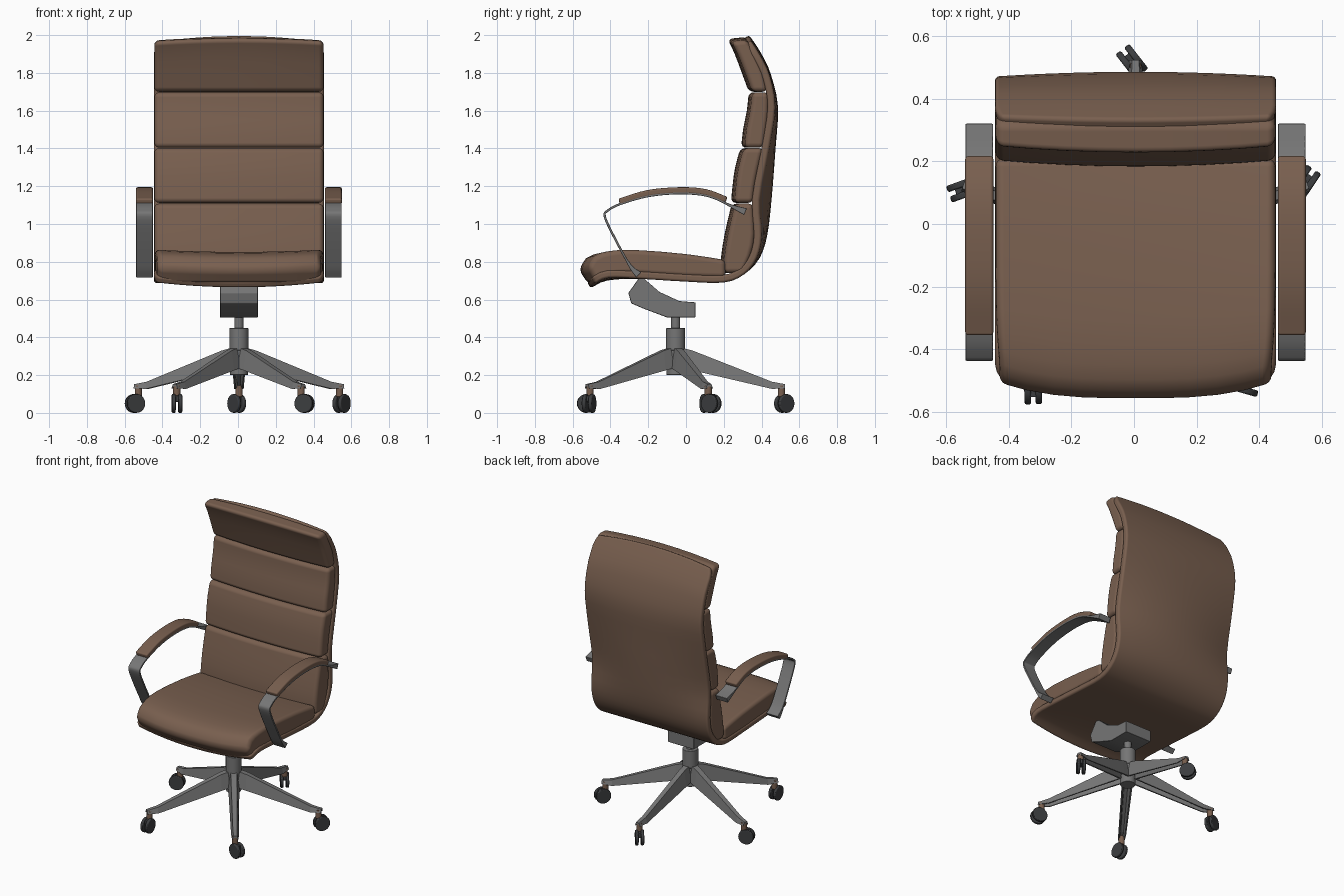
import bpy, bmesh, math
from mathutils import Vector

if "Cube" in bpy.data.objects:
    bpy.data.objects.remove(bpy.data.objects["Cube"])

CX, CY = 0.005, -0.055   # column position


def material(name, col):
    m = bpy.data.materials.new(name)
    m.diffuse_color = (*col, 1)
    m.use_nodes = True
    m.node_tree.nodes["Principled BSDF"].inputs["Base Color"].default_value = m.diffuse_color
    return m


LEATHER = material("brown leather", (0.19, 0.115, 0.078))
METAL = material("grey metal", (0.18, 0.18, 0.18))
RUBBER = material("dark plastic", (0.045, 0.047, 0.05))


def spline(pts, n):
    """Catmull-Rom curve through (y, z) points, n steps per span."""
    p = [Vector(q) for q in pts]
    p = [2 * p[0] - p[1]] + p + [2 * p[-1] - p[-2]]
    out = []
    for i in range(1, len(p) - 2):
        a, b, c, d = p[i - 1:i + 3]
        for k in range(n):
            t = k / n
            out.append(0.5 * (2 * b + (c - a) * t + (2 * a - 5 * b + 4 * c - d) * t * t
                              + (3 * b - a - 3 * c + d) * t ** 3))
    return out + [p[-2]]


def offset(pts, dist):
    """Shift a (y, z) path sideways; dist(t) is the distance."""
    out, last = [], len(pts) - 1
    for i, p in enumerate(pts):
        d = (pts[min(i + 1, last)] - pts[max(i - 1, 0)]).normalized()
        out.append(p + Vector((-d.y, d.x)) * dist(i / last))
    return out


def finish(name, bm, mat, bevel=0, segs=3):
    bmesh.ops.recalc_face_normals(bm, faces=bm.faces[:])
    me = bpy.data.meshes.new(name)
    bm.to_mesh(me)
    bm.free()
    ob = bpy.data.objects.new(name, me)
    bpy.context.collection.objects.link(ob)
    me.materials.append(mat)
    if bevel:
        for f in me.polygons:
            f.use_smooth = True
        mod = ob.modifiers.new("rounded edges", 'BEVEL')
        mod.width, mod.segments = bevel, segs
        mod.limit_method, mod.angle_limit = 'ANGLE', math.radians(40)
        mod.harden_normals = True
    return ob


def strip(name, A, B, half, cx, mat, bevel, nx=1, warp=None, segs=3):
    """Solid between side profiles A and B, spread across x."""
    bm = bmesh.new()
    n = len(A)
    g = []
    for k, P in enumerate((A, B)):
        rows = []
        for i, p in enumerate(P):
            row = []
            for j in range(nx + 1):
                u = 2 * j / nx - 1
                v = Vector((half * u, p[0], p[1]))
                if warp:
                    v = warp(u, i / (n - 1), k, v)
                row.append(bm.verts.new(v + Vector((cx, 0, 0))))
            rows.append(row)
        g.append(rows)
    for i in range(n - 1):
        for rows in g:
            for j in range(nx):
                bm.faces.new((rows[i][j], rows[i + 1][j], rows[i + 1][j + 1], rows[i][j + 1]))
        for j in (0, nx):
            bm.faces.new((g[0][i][j], g[0][i + 1][j], g[1][i + 1][j], g[1][i][j]))
    for i in (0, n - 1):
        for j in range(nx):
            bm.faces.new((g[0][i][j], g[0][i][j + 1], g[1][i][j + 1], g[1][i][j]))
    return finish(name, bm, mat, bevel, segs)


def cylinder(name, r, depth, loc, mat, rot=(0, 0, 0), verts=32, bevel=0.004):
    bm = bmesh.new()
    bmesh.ops.create_cone(bm, cap_ends=True, segments=verts, radius1=r, radius2=r, depth=depth)
    ob = finish(name, bm, mat, bevel, 2)
    ob.location, ob.rotation_euler = loc, rot
    return ob


# Curved shell under the seat and behind the back; the back bulges at its middle
edge = spline([(-.48, .685), (-.41, .715), (-.25, .71), (0, .695), (.2, .69), (.31, .735), (.375, .82),
               (.40, .94), (.39, 1.13), (.44, 1.4), (.472, 1.62), (.445, 1.78), (.40, 1.88), (.345, 1.97)], 3)
mid = spline([(-.505, .66), (-.42, .70), (-.25, .71), (0, .695), (.2, .69), (.31, .735), (.39, .82),
              (.43, .94), (.453, 1.13), (.474, 1.4), (.487, 1.62), (.45, 1.79), (.40, 1.90), (.335, 2.0)], 3)


def shell_warp(u, t, k, v):
    d = mid[round(t * (len(mid) - 1))] - edge[round(t * (len(edge) - 1))]
    w = (1 - u * u) * (1 if k == 0 else abs(2 * t - 1) ** 3)
    pinch = 1 - 0.04 * max(0, 1 - min(t, 1 - t) / 0.06) ** 2
    return Vector((v.x * pinch, v.y + d.x * w, v.z + d.y * w))


strip("shell", edge, offset(edge, lambda t: 0.04), .45, CX, LEATHER, .014, 12, shell_warp)


# Seat cushion with a bowed front
def seat_warp(u, t, k, v):
    front = min(1, max(0, -v.y / .5))
    return Vector((v.x * (1 - .03 * front ** 4), v.y + .05 * abs(u) ** 3 * front,
                   v.z - .012 * (1 - u * u) * (k == 0)))


strip("seat_cushion",
      spline([(-.565, .765), (-.53, .83), (-.45, .857), (-.3, .864), (0, .842), (.21, .81)], 2),
      spline([(-.515, .68), (-.47, .715), (-.4, .735), (-.25, .735), (0, .72), (.21, .715)], 2),
      .448, CX, LEATHER, .028, 10, seat_warp, 4)

# Four back cushions, lowest first
cushions = {
    "lower_back_cushion": ([(.205, .74), (.205, .82), (.225, .95), (.262, 1.108)],
                           [(.30, .74), (.345, .84), (.365, .95), (.355, 1.108)]),
    "middle_back_cushion": ([(.258, 1.112), (.266, 1.2), (.28, 1.3), (.308, 1.402)],
                            [(.355, 1.112), (.365, 1.2), (.385, 1.3), (.41, 1.402)]),
    "upper_back_cushion": ([(.312, 1.404), (.322, 1.5), (.342, 1.6), (.352, 1.697)],
                           [(.41, 1.404), (.425, 1.5), (.437, 1.6), (.437, 1.697)]),
    "head_cushion": ([(.352, 1.70), (.315, 1.8), (.275, 1.9), (.24, 1.965)],
                     [(.43, 1.70), (.41, 1.8), (.37, 1.89), (.322, 1.975)]),
}
for name, (front, back) in cushions.items():
    top = .015 if name == "head_cushion" else 0

    def bow(u, t, k, v, top=top):
        return v + Vector((0, -.02 * (1 - u * u) * (k == 0), top * t * t * (1 - u * u)))
    strip(name, spline(front, 2), spline(back, 2), .448, CX, LEATHER, .026, 8, bow, 4)

# Armrests: flat bent bar with thicker ends, and a leather pad
bar = spline([(-.25, .73), (-.30, .785), (-.385, .94), (-.43, 1.04), (-.415, 1.07), (-.35, 1.105),
              (-.2, 1.148), (-.03, 1.163), (.12, 1.148), (.24, 1.095), (.315, 1.065)], 4)
pad = spline([(-.35, 1.107), (-.2, 1.152), (-.03, 1.167), (.1, 1.157), (.21, 1.117)], 4)


def bar_half(t):
    return .006 + .013 * max(0, 1 - min(t, 1 - t) / .12)


for side, s in (("left", -1), ("right", 1)):
    x = CX + s * .5
    strip(side + "_arm_bar", offset(bar, bar_half), offset(bar, lambda t: -bar_half(t)),
          .044, x, METAL, .003, segs=2)
    strip(side + "_arm_pad", offset(pad, lambda t: .028), offset(pad, lambda t: -.006),
          .045, x, LEATHER, .01)

# Tilt bracket under the seat, and the column
strip("tilt_bracket", [(-.245, .72), (-.215, .705), (-.14, .64), (-.035, .592), (.05, .585)],
      [(-.305, .635), (-.29, .58), (-.22, .55), (-.1, .505), (.05, .505)], .1, CX, METAL, .004)
cylinder("gas_lift_rod", .024, .1, (CX, CY, .48), METAL)
cylinder("column", .05, .12, (CX, CY, .39), METAL)
cylinder("base_hub", .048, .135, (CX, CY, .2675), METAL)


# Five-star base: hollow tapered legs, each with a twin-wheel caster
def leg(name, a):
    d = Vector((math.cos(a), math.sin(a), 0))
    side = Vector((-d.y, d.x, 0))
    bm = bmesh.new()
    rings = []
    for r, top, bot, w in ((.025, .347, .24, .036), (.09, .33, .225, .034),
                           (.51, .165, .127, .025), (.58, .152, .13, .02)):
        sec = [(-w, bot), (-.55 * w, top), (.55 * w, top), (w, bot),
               (.7 * w, bot), (.35 * w, top - .012), (-.35 * w, top - .012), (-.7 * w, bot)]
        rings.append([bm.verts.new(Vector((CX, CY, z)) + d * r + side * o) for o, z in sec])
    for p, q in zip(rings, rings[1:]):
        for i in range(8):
            j = (i + 1) % 8
            bm.faces.new((p[i], p[j], q[j], q[i]))
    for ring in (rings[0], rings[-1]):
        bm.faces.new(ring)
    finish(name, bm, METAL)


for i in range(5):
    a = math.radians(90 + 72 * i)
    n = str(i + 1)
    leg("base_leg_" + n, a)
    pivot = Vector((CX + .56 * math.cos(a), CY + .56 * math.sin(a), 0))
    cylinder("caster_stem_" + n, .019, .06, pivot + Vector((0, 0, .115)), LEATHER, verts=16, bevel=.002)
    b = a + math.radians(38)
    roll = Vector((math.cos(b), math.sin(b), 0))
    axle = Vector((-roll.y, roll.x, 0))
    c = pivot + roll * .019 + Vector((0, 0, .05))
    for s, tag in ((-1, "a"), (1, "b")):
        cylinder("wheel_" + n + tag, .05, .021, c + axle * s * .0175, RUBBER,
                 (math.pi / 2, 0, b), 20, .006)
    # fork housing filling the upper gap between the wheels
    bm = bmesh.new()
    bmesh.ops.create_cube(bm, size=1)
    for v in bm.verts:
        v.co = Vector((v.co.x * .054, v.co.y * .04, v.co.z * .034))
    fork = finish("caster_housing_" + n, bm, RUBBER, .003, 2)
    fork.location, fork.rotation_euler = c + Vector((0, 0, .025)), (0, 0, b)
